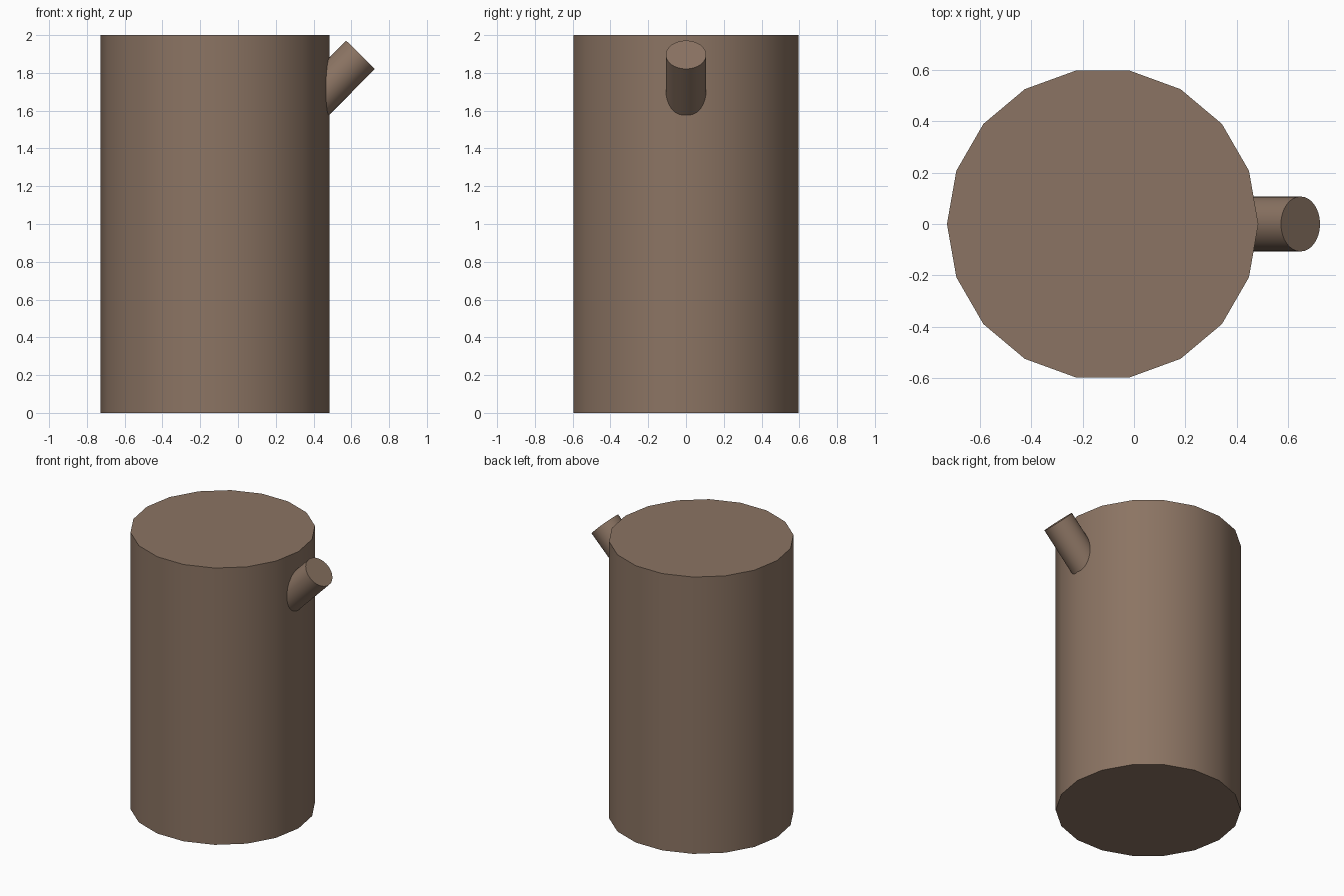
import bpy, math
from mathutils import Vector

if "Cube" in bpy.data.objects:
    bpy.data.objects.remove(bpy.data.objects["Cube"])

bark = bpy.data.materials.new("bark_brown")
bark.diffuse_color = (0.26, 0.175, 0.125, 1)
bark.use_nodes = True
bark.node_tree.nodes["Principled BSDF"].inputs["Base Color"].default_value = bark.diffuse_color


def log(name, start, end, radius, sides, turn=0.0):
    """Capped cylinder between two points, first vertex towards `turn`."""
    a, b = Vector(start), Vector(end)
    axis = b - a
    bpy.ops.mesh.primitive_cylinder_add(vertices=sides, radius=radius, depth=axis.length)
    ob = bpy.context.object
    ob.name = name
    ob.rotation_euler = (0, math.atan2(axis.x, axis.z), turn)
    ob.location = (a + b) / 2
    ob.data.materials.append(bark)
    bpy.ops.object.transform_apply(location=True, rotation=True, scale=True)
    bpy.ops.object.shade_smooth_by_angle(angle=math.radians(35))
    return ob


# Main trunk section, 18 sides with a corner facing +x
log("trunk", (-0.122, 0, 0), (-0.122, 0, 2), 0.606, 18, math.pi / 2)

# Cut branch stub leaning up and out, its base buried in the trunk
log("branch_stub", (0.388, 0, 1.633), (0.648, 0, 1.896), 0.107, 32)
